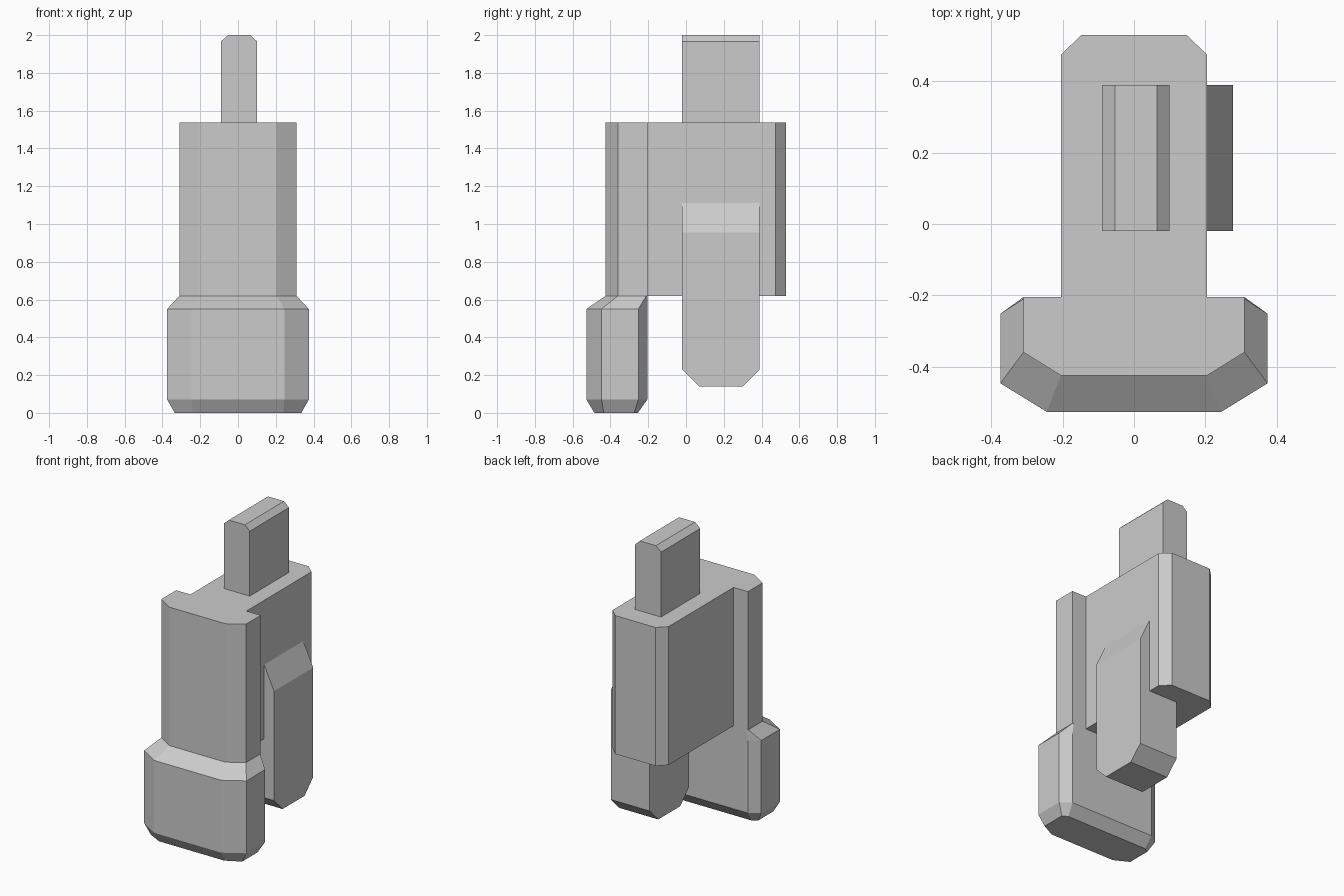
import bpy
import bmesh

cube = bpy.data.objects.get("Cube")
if cube:
    bpy.data.objects.remove(cube, do_unlink=True)

grey = bpy.data.materials.new("plain_grey")
grey.use_nodes = True
colour = (0.6, 0.6, 0.6, 1)
grey.diffuse_color = colour
grey.node_tree.nodes["Principled BSDF"].inputs["Base Color"].default_value = colour


def loft(name, rings):
    """Join matching rings of points and cap both ends."""
    bm = bmesh.new()
    loops = [[bm.verts.new(p) for p in ring] for ring in rings]
    for a, b in zip(loops, loops[1:]):
        for i in range(len(a)):
            j = (i + 1) % len(a)
            bm.faces.new((a[i], a[j], b[j], b[i]))
    bm.faces.new(loops[0][::-1])
    bm.faces.new(loops[-1])
    bmesh.ops.recalc_face_normals(bm, faces=bm.faces[:])
    mesh = bpy.data.meshes.new(name)
    bm.to_mesh(mesh)
    bm.free()
    mesh.materials.append(grey)
    obj = bpy.data.objects.new(name, mesh)
    bpy.context.collection.objects.link(obj)
    return obj


def mirrored(half, z):
    """Outline from its right half, mirrored across x, at height z."""
    full = half + [(-x, y) for x, y in reversed(half)]
    return [(x, y, z) for x, y in full]


def rect(x0, x1, y0, y1, z):
    return [(x0, y0, z), (x1, y0, z), (x1, y1, z), (x0, y1, z)]


# T-shaped body with chamfered corners
body = [(0.205, -0.425), (0.31, -0.36), (0.31, -0.205),
        (0.205, -0.205), (0.205, 0.475), (0.148, 0.53)]
loft("body", [mirrored(body, z) for z in (0.62, 1.537)])

# Wider front foot, tapered at top and bottom
foot_base = [(0.24, -0.485), (0.335, -0.435), (0.335, -0.275), (0.3, -0.255)]
foot_wide = [(0.245, -0.527), (0.375, -0.447), (0.375, -0.252), (0.31, -0.205)]
foot_top = [(0.205, -0.425), (0.31, -0.36), (0.31, -0.21), (0.3, -0.205)]
loft("front_foot", [mirrored(foot_base, 0), mirrored(foot_wide, 0.07),
                    mirrored(foot_wide, 0.55), mirrored(foot_top, 0.62)])

# Peg on top with its long edges chamfered
peg_y = (-0.02, 0.39)
loft("top_peg", [rect(-0.09, 0.1, *peg_y, 1.5), rect(-0.09, 0.1, *peg_y, 1.967),
                 rect(-0.053, 0.065, *peg_y, 2)])

# Side block hanging below the body, sloped at its outer top
loft("side_block", [rect(-0.007, 0.278, 0.07, 0.3, 0.14),
                    rect(-0.007, 0.278, *peg_y, 0.23),
                    rect(-0.007, 0.278, *peg_y, 0.955),
                    rect(-0.007, 0.203, *peg_y, 1.115)])
